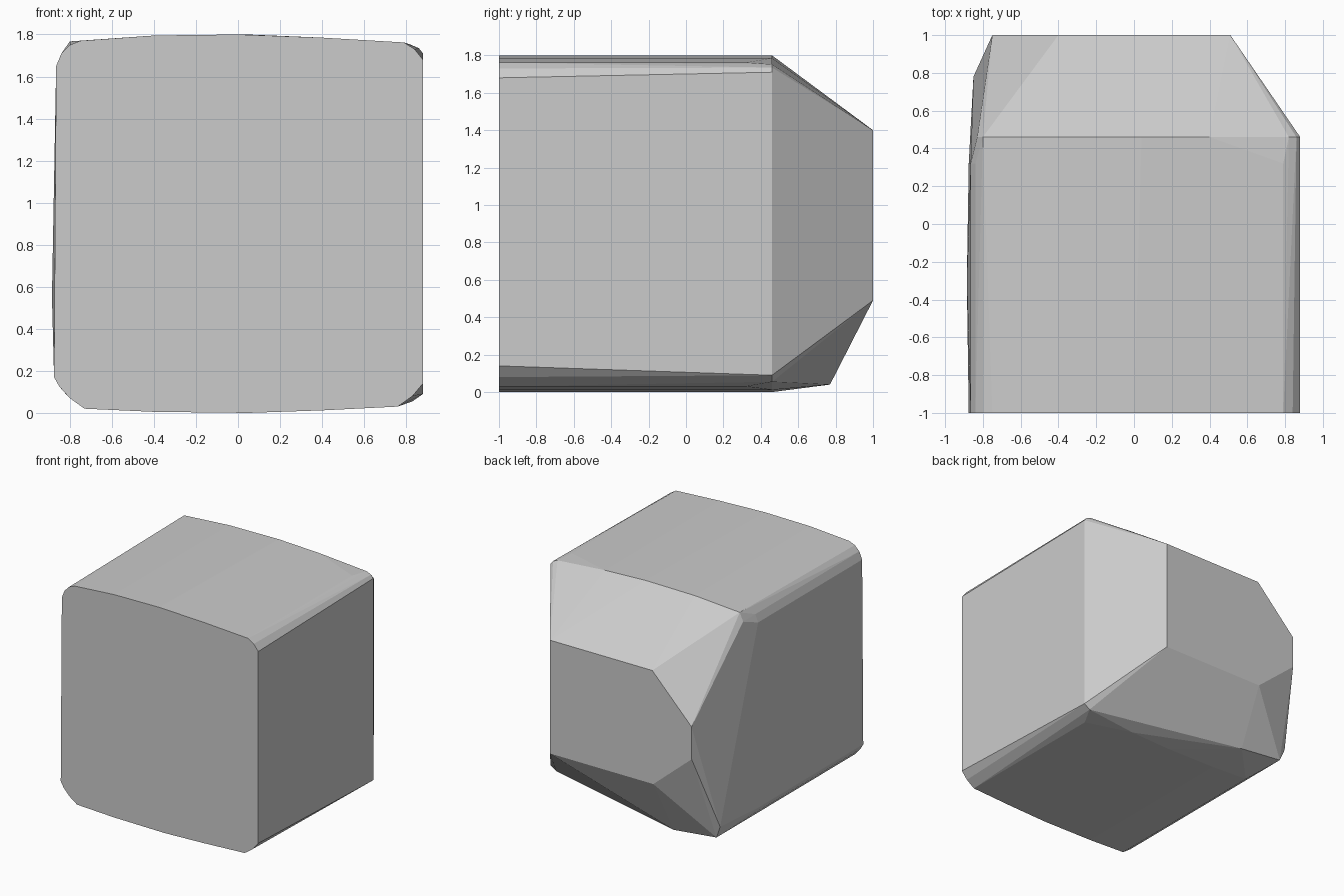
import bpy, bmesh

# Rounded-square cross-section of the body (x, z)
section = [(-0.865, 1.65), (-0.84, 1.71), (-0.80, 1.75), (-0.75, 1.77),
           (-0.40, 1.795), (0.0, 1.80), (0.40, 1.785), (0.79, 1.762),
           (0.84, 1.73), (0.88, 1.68), (0.88, 0.14), (0.83, 0.08),
           (0.76, 0.03), (0.40, 0.012), (0.05, 0.0), (-0.40, 0.005),
           (-0.73, 0.02), (-0.80, 0.07), (-0.85, 0.125), (-0.875, 0.17)]
points = [(x, y, z) for x, z in section for y in (-1.0, 0.32)]

# Crisper shoulder where the body starts to taper
shoulder = [(-0.83, 1.70), (-0.80, 1.767), (-0.40, 1.795), (0.04, 1.80),
            (0.40, 1.785), (0.82, 1.752), (0.86, 1.735), (0.88, 1.71),
            (0.88, 0.09), (0.83, 0.055), (0.40, 0.012), (0.05, 0.0),
            (-0.40, 0.005), (-0.73, 0.02), (-0.865, 0.17)]
points += [(x, 0.46, z) for x, z in shoulder]

# Flat back facet with two clipped corners
points += [(x, 1.0, z) for x, z in [(0.51, 1.40), (-0.40, 1.40), (-0.75, 1.04),
                                    (-0.75, 0.78), (-0.41, 0.49), (0.51, 0.49)]]
# Lower back bulge and slight swell of the left side
points += [(-0.43, 0.77, 0.04), (-0.81, 0.77, 0.08), (-0.85, 0.78, 0.18),
           (-0.885, -0.30, 0.55)]

# Faceted stone block wrapped round the points
bm = bmesh.new()
for p in points:
    bm.verts.new(p)
hull = bmesh.ops.convex_hull(bm, input=bm.verts[:])
loose = [v for v in bm.verts if not v.link_faces]
bmesh.ops.delete(bm, geom=loose, context='VERTS')
bmesh.ops.dissolve_limit(bm, angle_limit=0.01, verts=bm.verts[:], edges=bm.edges[:])
bmesh.ops.recalc_face_normals(bm, faces=bm.faces[:])
mesh = bpy.data.meshes.new("stone_block")
bm.to_mesh(mesh)
bm.free()
block = bpy.data.objects.new("stone_block", mesh)
bpy.context.collection.objects.link(block)
